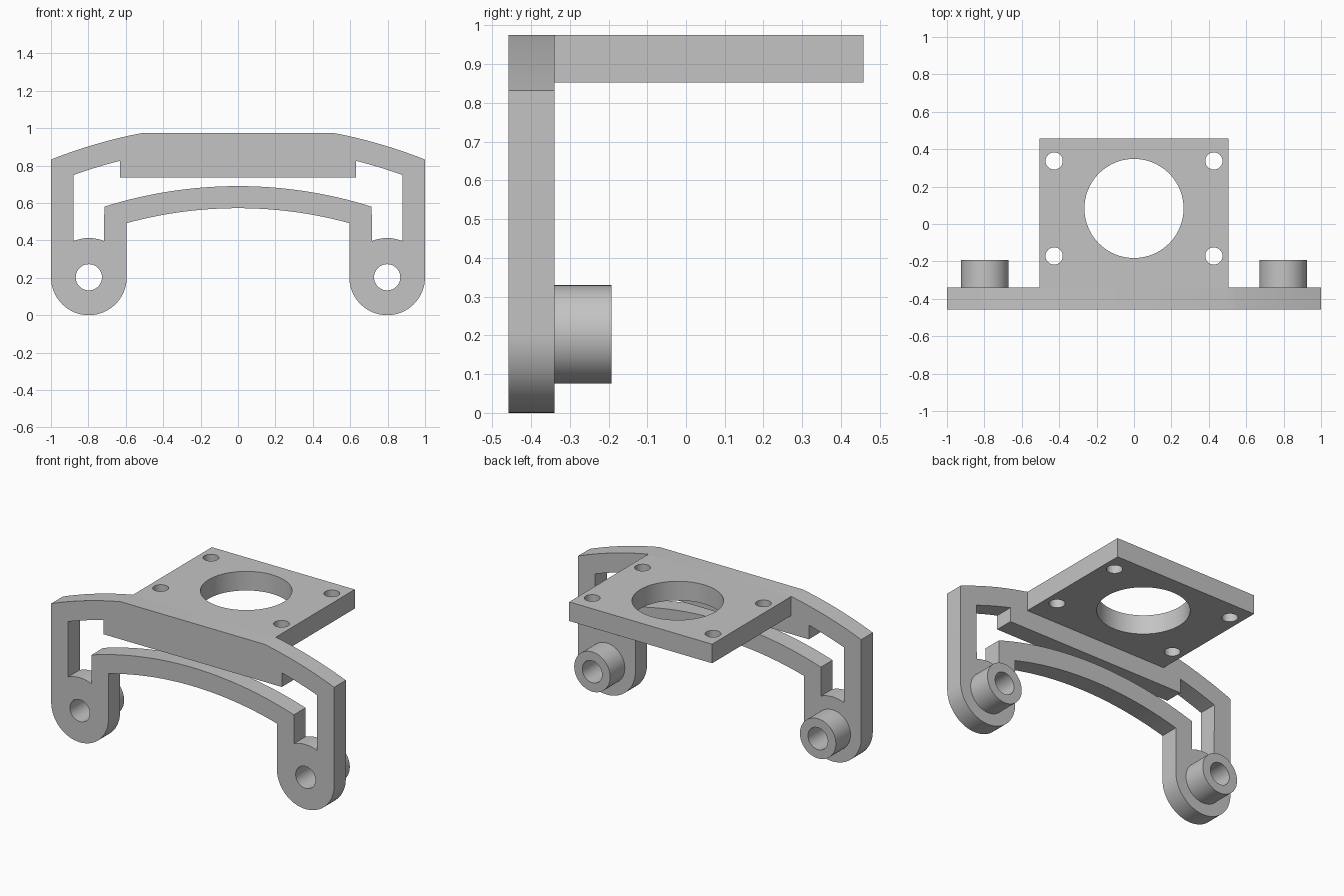
import bpy
import bmesh
from math import sin, cos, pi, sqrt, radians

cube = bpy.data.objects.get("Cube")
if cube:
    bpy.data.objects.remove(cube, do_unlink=True)

grey = bpy.data.materials.new("satin_grey")
grey.use_nodes = True
GREY = (0.55, 0.55, 0.55, 1)
grey.diffuse_color = GREY
grey.node_tree.nodes["Principled BSDF"].inputs["Base Color"].default_value = GREY

ARCH_Z = -1.69                      # shared centre of every arch
LUG_X, LUG_Z, LUG_R = 0.7975, 0.2025, 0.2025
FRONT, BACK, PLATE_END = -0.4575, -0.34, 0.4575
TOP, PLATE_UNDER = 0.975, 0.853


def arch(radius, x0, x1, n):
    """Points on a concentric arch between two x positions."""
    xs = [x0 + (x1 - x0) * i / n for i in range(n + 1)]
    return [(x, sqrt(radius ** 2 - x ** 2) + ARCH_Z) for x in xs]


def arc(cx, cy, r, a0, a1, n):
    angles = [radians(a0 + (a1 - a0) * i / n) for i in range(n + 1)]
    return [(cx + r * cos(a), cy + r * sin(a)) for a in angles]


def circle(cx, cy, r, n=64):
    return arc(cx, cy, r, 0, 360, n)[:-1]


def mirrored(half):
    """Close a right-hand half outline with its mirror image."""
    return half + [(-x, y) for x, y in reversed(half) if x > 1e-5]


def extrude(name, loops, thickness, location, upright):
    """Solid from an outline and its holes, centred on its thickness."""
    curve = bpy.data.curves.new(name, 'CURVE')
    curve.dimensions = '2D'
    curve.fill_mode = 'BOTH'
    curve.extrude = thickness / 2
    for loop in loops:
        spline = curve.splines.new('POLY')
        spline.points.add(len(loop) - 1)
        for point, (x, y) in zip(spline.points, loop):
            point.co = (x, y, 0, 1)
        spline.use_cyclic_u = True
    obj = bpy.data.objects.new(name, curve)
    bpy.context.collection.objects.link(obj)
    obj.location = location
    obj.rotation_euler.x = pi / 2 if upright else 0
    bpy.ops.object.select_all(action='DESELECT')
    obj.select_set(True)
    bpy.context.view_layer.objects.active = obj
    bpy.ops.object.convert(target='MESH')
    obj = bpy.context.view_layer.objects.active
    bm = bmesh.new()
    bm.from_mesh(obj.data)
    bmesh.ops.remove_doubles(bm, verts=bm.verts, dist=1e-5)
    bmesh.ops.recalc_face_normals(bm, faces=bm.faces)
    bm.to_mesh(obj.data)
    bm.free()
    obj.data.materials.clear()
    obj.data.materials.append(grey)
    bpy.ops.object.shade_smooth_by_angle(angle=radians(30))
    return obj


# Arched front frame: outline, window and pivot holes
flat_x = sqrt(2.713 ** 2 - (TOP - ARCH_Z) ** 2)
outline = mirrored(
    arch(2.262, 0, LUG_X - LUG_R, 24)
    + arc(LUG_X, LUG_Z, LUG_R, 180, 360, 32)
    + arch(2.713, LUG_X + LUG_R, flat_x, 12))
window = mirrored(
    arch(2.38, 0, 0.715, 24)
    + arc(LUG_X, LUG_Z, 0.21, 113, 67, 8)
    + arch(2.593, 0.88, 0.63, 8)
    + [(0.63, 0.735)])
pivots = [circle(s * LUG_X, LUG_Z, 0.07) for s in (-1, 1)]
extrude("front_frame", [outline, window] + pivots, BACK - FRONT,
        (0, (FRONT + BACK) / 2, 0), True)

# Tubular bosses behind the pivot holes
for side, s in (("left", 1), ("right", -1)):
    extrude(side + "_boss", [circle(0, 0, 0.127), circle(0, 0, 0.07)], 0.148,
            (s * LUG_X, BACK + 0.074, LUG_Z), True)

# Mounting plate with a large bore and four screw holes
w, bore_y = 0.505, 0.083
plate = [(-w, BACK), (w, BACK), (w, PLATE_END), (-w, PLATE_END)]
screws = [circle(sx * 0.427, bore_y + sy * 0.254, 0.046, 32)
          for sx in (-1, 1) for sy in (-1, 1)]
extrude("mounting_plate", [plate, circle(0, bore_y, 0.265, 96)] + screws,
        TOP - PLATE_UNDER, (0, 0, (TOP + PLATE_UNDER) / 2), False)
